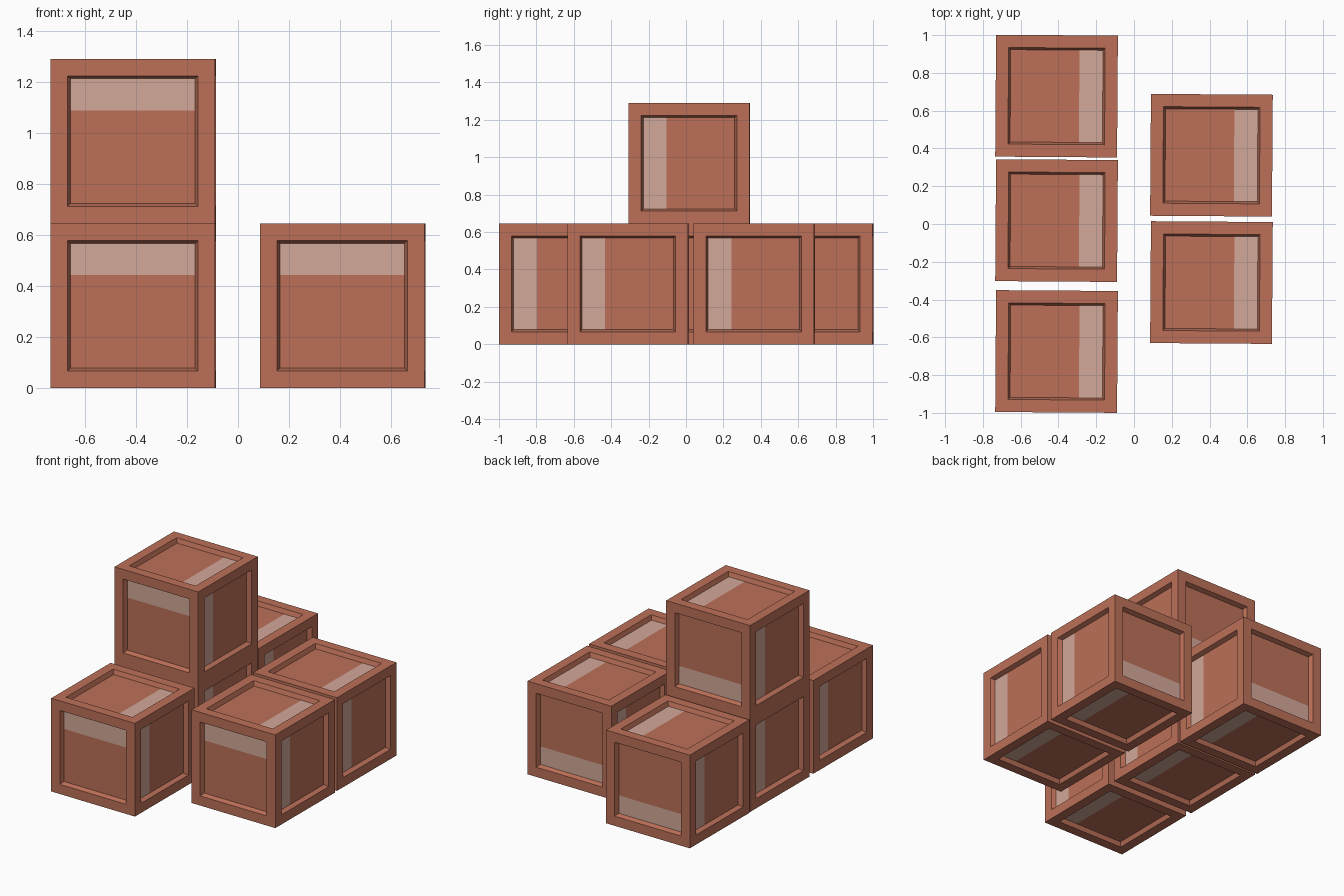
import bpy
import bmesh
import math
from mathutils import Vector

old = bpy.data.objects.get("Cube")
if old:
    bpy.data.objects.remove(old, do_unlink=True)

SIZE = 0.645       # crate edge length
RIM = 0.0945       # flat frame around each panel
BEVEL = 0.016      # sloped wall between frame and panel
DEPTH = 0.03       # panel recess
STRIPE_AT = 0.12   # panel offset where the pale stripe starts


def make_material(name, rgb):
    mat = bpy.data.materials.new(name)
    mat.use_nodes = True
    mat.diffuse_color = (*rgb, 1)
    mat.node_tree.nodes["Principled BSDF"].inputs["Base Color"].default_value = (*rgb, 1)
    return mat


def stripe_direction(normal):
    """Side of the panel that carries the pale stripe."""
    if abs(normal.y) > 0.5:
        return Vector((0, 0, -normal.y))
    if abs(normal.x) > 0.5:
        return Vector((0, -normal.x, 0))
    return Vector((1, 0, 0))


def make_crate_mesh():
    bm = bmesh.new()
    bmesh.ops.create_cube(bm, size=SIZE)
    panels = bm.faces[:]
    # frame, then sloped wall down to the recessed panel
    bmesh.ops.inset_individual(bm, faces=panels, thickness=RIM)
    bmesh.ops.inset_individual(bm, faces=panels, thickness=BEVEL, depth=-DEPTH)
    bm.normal_update()
    # pale stripe cut along one side of every panel
    for panel in panels:
        normal = panel.normal.copy()
        side = stripe_direction(normal)
        geom = [panel, *panel.edges, *panel.verts]
        cut = bmesh.ops.bisect_plane(bm, geom=geom, plane_co=side * STRIPE_AT, plane_no=side)
        for face in [g for g in cut["geom"] if isinstance(g, bmesh.types.BMFace)]:
            if face.calc_center_median().dot(side) > STRIPE_AT:
                face.material_index = 1
    mesh = bpy.data.meshes.new("crate")
    bm.to_mesh(mesh)
    bm.free()
    mesh.materials.append(make_material("red_brown", (0.503, 0.162, 0.098)))
    mesh.materials.append(make_material("pale_pink", (0.658, 0.392, 0.319)))
    return mesh


# stack of identical crates: name, x, y, level
crates = [
    ("crate_right_back", -0.41, 0.677, 0),
    ("crate_right_middle", -0.41, 0.018, 0),
    ("crate_right_front", -0.41, -0.675, 0),
    ("crate_left_back", 0.41, 0.364, 0),
    ("crate_left_front", 0.41, -0.31, 0),
    ("crate_on_top", -0.41, 0.018, 1),
]
crate_mesh = make_crate_mesh()
for name, x, y, level in crates:
    crate = bpy.data.objects.new(name, crate_mesh)
    crate.location = (x, y, SIZE * (level + 0.5))
    crate.rotation_euler.z = math.radians(-0.4)
    bpy.context.collection.objects.link(crate)
